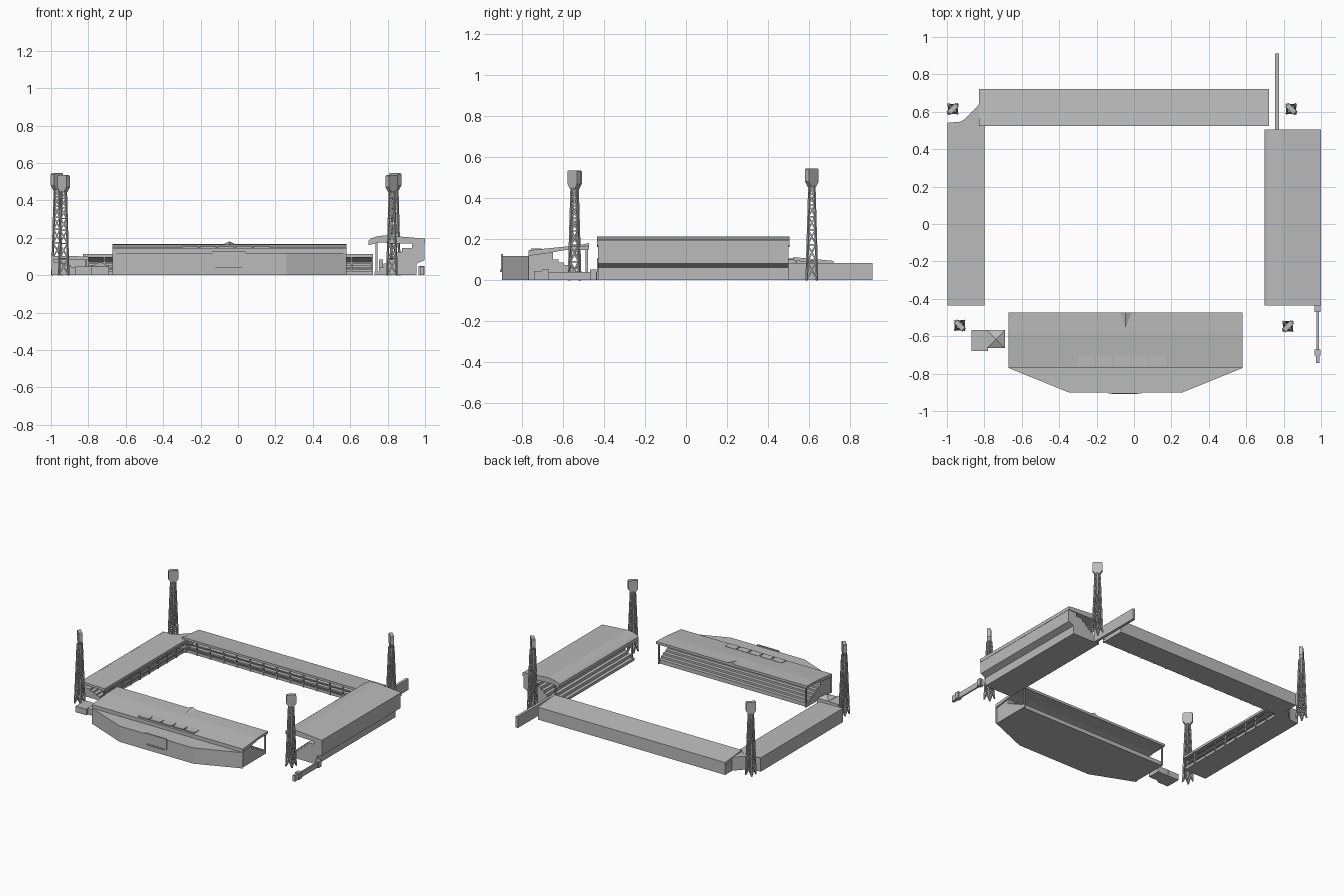
import bpy, bmesh, math
from mathutils import Vector, Matrix

if "Cube" in bpy.data.objects:
    bpy.data.objects.remove(bpy.data.objects["Cube"])

grey = bpy.data.materials.new("concrete_grey")
grey.use_nodes = True
colour = (0.5, 0.5, 0.5, 1)
grey.diffuse_color = colour
grey.node_tree.nodes["Principled BSDF"].inputs["Base Color"].default_value = colour


def finish(name, bm):
    bmesh.ops.recalc_face_normals(bm, faces=bm.faces)
    mesh = bpy.data.meshes.new(name)
    bm.to_mesh(mesh)
    bm.free()
    mesh.materials.append(grey)
    obj = bpy.data.objects.new(name, mesh)
    bpy.context.collection.objects.link(obj)
    return obj


def add_prism(bm, points, axis, lo, hi):
    """Extrude a 2D outline along an axis: the outline is (y,z), (x,z) or (x,y)."""
    def place(p, t):
        return {"x": (t, *p), "y": (p[0], t, p[1]), "z": (*p, t)}[axis]
    a = [bm.verts.new(place(p, lo)) for p in points]
    b = [bm.verts.new(place(p, hi)) for p in points]
    bm.faces.new(a)
    bm.faces.new(b[::-1])
    for i in range(len(a)):
        j = (i + 1) % len(a)
        bm.faces.new((a[i], b[i], b[j], a[j]))


def prism(name, points, axis, lo, hi):
    bm = bmesh.new()
    add_prism(bm, points, axis, lo, hi)
    return finish(name, bm)


def add_box(bm, x0, x1, y0, y1, z0, z1):
    add_prism(bm, [(x0, y0), (x1, y0), (x1, y1), (x0, y1)], "z", z0, z1)


def boxes(name, *items):
    bm = bmesh.new()
    for item in items:
        add_box(bm, *item)
    return finish(name, bm)


def add_beam(bm, start, end, width):
    start, end = Vector(start), Vector(end)
    d = end - start
    m = (Matrix.Translation((start + end) / 2) @ d.to_track_quat("Z", "Y").to_matrix().to_4x4()
         @ Matrix.Diagonal((width, width, d.length, 1)))
    bmesh.ops.create_cube(bm, size=1, matrix=m)


def steps(u0, z0, u1, z1, n):
    """Stair outline from a high point down to a low point."""
    out = []
    for i in range(n):
        z = z0 + (z1 - z0) * i / (n - 1)
        out += [(u0 + (u1 - u0) * i / n, z), (u0 + (u1 - u0) * (i + 1) / n, z)]
    return out


# Main stand: faceted outer block, tiers, roof
X0, X1 = -0.67, 0.58
prism("main_outer_block",
      [(X0, -0.77), (-0.35, -0.9), (0.26, -0.9), (X1, -0.77)], "z", 0, 0.118)
prism("main_tiers", [(-0.77, 0), (-0.77, 0.135), (-0.65, 0.135)]
      + steps(-0.65, 0.1, -0.49, 0.03, 6) + [(-0.49, 0)], "x", X0 + 0.01, X1 - 0.01)
prism("main_roof", [(-0.77, 0.118), (-0.77, 0.145), (-0.59, 0.163), (-0.473, 0.166),
                    (-0.473, 0.148), (-0.59, 0.146), (-0.68, 0.13)], "x", X0, X1)
boxes("main_roof_posts", *[(x - 0.005, x + 0.005, -0.49, -0.48, 0, 0.15)
                           for x in (X0 + 0.015, X1 - 0.015)])
boxes("roof_dormers", *[(x, x + 0.087, -0.757, -0.703, 0.135, 0.154)
                        for x in [-0.3 + 0.096 * i for i in range(5)]])
boxes("entrance_panel", (-0.14, 0.04, -0.905, -0.895, 0.045, 0.126))
boxes("entrance_ledge", (-0.12, 0.02, -0.909, -0.9, 0.04, 0.05))

# Small gable at the pitch edge of the main roof
bm = bmesh.new()
v = [bm.verts.new(p) for p in ((-0.09, -0.473, 0.16), (0, -0.473, 0.16),
                               (-0.045, -0.473, 0.18), (-0.045, -0.56, 0.163))]
for tri in ((0, 1, 2), (0, 2, 3), (1, 3, 2), (0, 3, 1)):
    bm.faces.new([v[i] for i in tri])
finish("roof_gable", bm)

# Tall side stand with overhanging outer wall and curved roof
Y0, Y1 = -0.435, 0.505
prism("side_tiers", [(0.73, 0), (0.955, 0), (0.955, 0.062), (0.998, 0.08), (0.998, 0.19),
                     (0.93, 0.19), (0.93, 0.145)] + steps(0.9, 0.145, 0.73, 0.02, 7),
      "y", Y0 + 0.005, Y1 - 0.005)
prism("side_roof", [(0.697, 0.16), (0.697, 0.185), (0.71, 0.195), (0.74, 0.207), (0.785, 0.213),
                    (0.86, 0.207), (1, 0.195), (1, 0.17), (0.86, 0.17), (0.75, 0.175)], "y", Y0, Y1)
boxes("side_roof_posts", *[(0.735, 0.745, y - 0.005, y + 0.005, 0, 0.18)
                           for y in (Y0 + 0.015, Y1 - 0.015)])


# Low stands: u runs across the stand, from outer wall to pitch edge
def low_stand(name, outer, inner, axis, lo, hi, z_out, z_in, bays):
    def u(t):
        return outer + (inner - outer) * t
    prism(name + "_tiers", [(u(0), 0), (u(0), z_out), (u(0.06), z_out), (u(0.06), 0.07)]
          + [(u(a), z) for a, z in steps(0.25, 0.065, 0.93, 0.02, 5)] + [(u(0.93), 0)],
          axis, lo, hi)
    prism(name + "_roof", [(u(0), z_out - 0.02), (u(0), z_out), (u(1), z_in), (u(1), z_in - 0.017)],
          axis, lo, hi)
    bm = bmesh.new()
    a, b = sorted((u(0.92), u(0.96)))
    strips = [(lo, hi, z, z + 0.007) for z in (0.028, 0.062)]
    for i in range(bays + 1):
        t = lo + (hi - lo - 0.008) * i / bays
        strips.append((t, t + 0.008, 0, z_in - 0.01))
    for s, e, z0, z1 in strips:
        if axis == "x":
            add_box(bm, s, e, a, b, z0, z1)
        else:
            add_box(bm, a, b, s, e, z0, z1)
    finish(name + "_columns", bm)


low_stand("back_stand", 0.722, 0.525, "x", -0.83, 0.722, 0.093, 0.112, 14)
low_stand("left_stand", -0.998, -0.8, "y", -0.435, 0.54, 0.104, 0.1, 9)

# Corner infill joining the two low stands
prism("corner_infill", [(-0.998, 0.535), (-0.998, 0.541), (-0.93, 0.547), (-0.905, 0.56),
                        (-0.828, 0.64), (-0.8, 0.64), (-0.8, 0.525)], "z", 0, 0.1)

# Boundary walls and the small gatehouse
boxes("back_wall", (0.755, 0.775, 0.5, 0.912, 0, 0.083))
boxes("front_wall", (0.977, 0.988, -0.735, -0.435, 0, 0.04),
      (0.966, 0.998, -0.47, -0.437, 0, 0.05), (0.966, 0.998, -0.703, -0.67, 0, 0.05),
      (0.973, 0.992, -0.742, -0.703, 0, 0.045))
boxes("gatehouse_annex", (-0.87, -0.78, -0.68, -0.567, 0, 0.045))
boxes("gatehouse", (-0.785, -0.69, -0.663, -0.568, 0, 0.047))
bm = bmesh.new()
bmesh.ops.create_cone(bm, cap_ends=True, segments=4, radius1=0.0672, radius2=0, depth=0.024,
                      matrix=Matrix.Translation((-0.7375, -0.6155, 0.059))
                      @ Matrix.Rotation(math.pi / 4, 4, "Z"))
finish("gatehouse_roof", bm)


# Floodlight towers: tapering lattice with a lamp head turned to the pitch
def tower(name, x, y, top):
    neck = top - 0.09
    levels = [neck * t for t in (0, 0.2, 0.38, 0.54, 0.68, 0.81, 0.92, 1)]

    def ring(z):
        r = 0.025 - 0.013 * z / neck
        return [(x + r * a, y + r * b, z) for a, b in ((-1, -1), (1, -1), (1, 1), (-1, 1))]
    bm = bmesh.new()
    for i in range(4):
        add_beam(bm, ring(0)[i], ring(neck)[i], 0.009)
    for lo, hi in zip(levels, levels[1:]):
        a, b = ring(lo), ring(hi)
        for i in range(4):
            j = (i + 1) % 4
            add_beam(bm, a[i], b[j], 0.007)
            add_beam(bm, a[j], b[i], 0.007)
            add_beam(bm, b[i], b[j], 0.007)
    finish(name + "_mast", bm)
    head = prism(name + "_head", [(-0.016, -0.09), (0.016, -0.09), (0.034, -0.065), (0.034, -0.006),
                                  (0.028, 0), (-0.028, 0), (-0.034, -0.006), (-0.034, -0.065)],
                 "y", -0.013, 0.013)
    head.location = (x, y, top)
    head.rotation_euler.z = math.pi / 4 if x * y < 0 else -math.pi / 4


tower("back_left_tower", 0.84, 0.615, 0.545)
tower("back_right_tower", -0.968, 0.615, 0.545)
tower("front_left_tower", 0.823, -0.547, 0.535)
tower("front_right_tower", -0.932, -0.542, 0.535)
